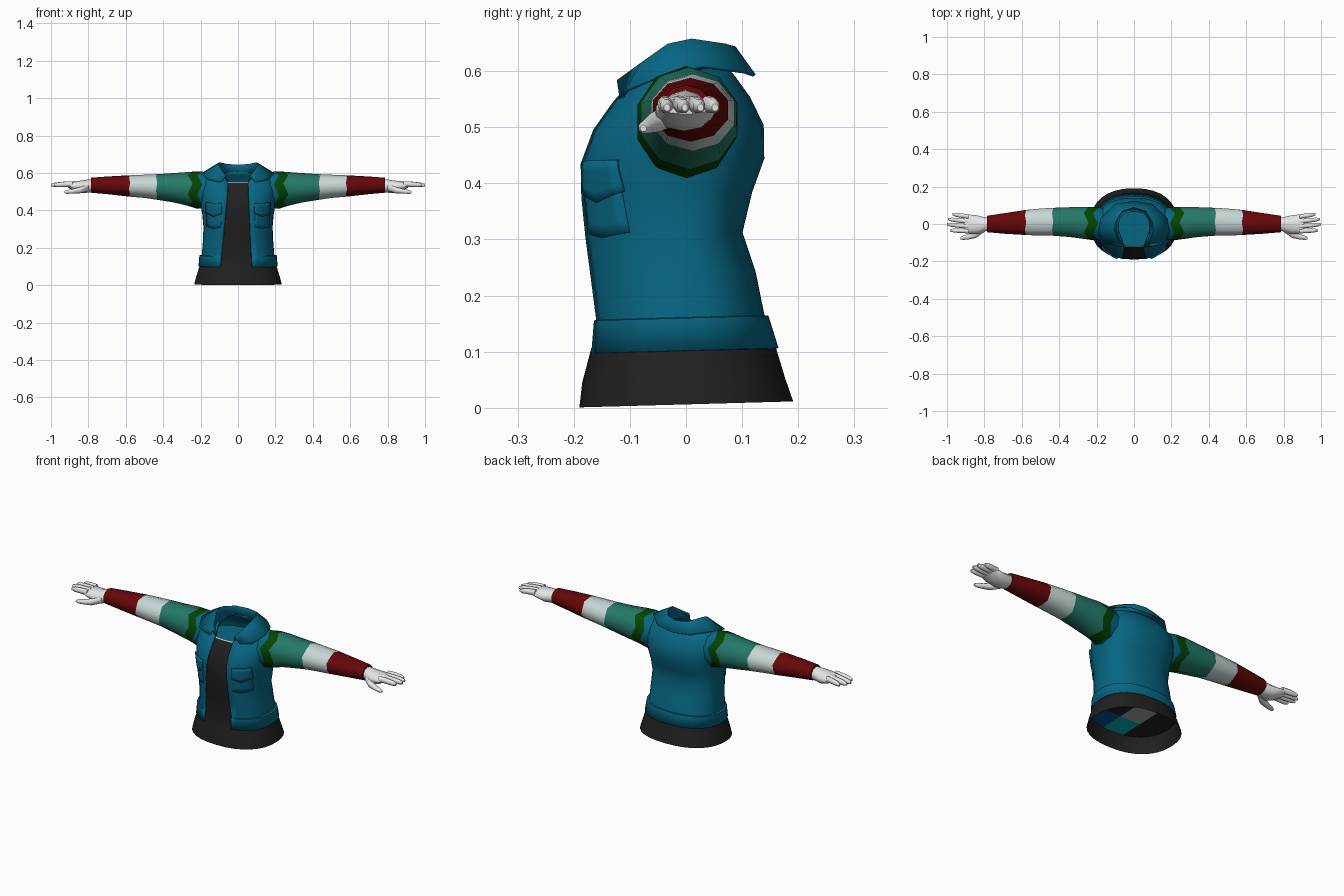
import bpy, bmesh, math

if "Cube" in bpy.data.objects:
    bpy.data.objects.remove(bpy.data.objects["Cube"])

def material(name, rgb):
    m = bpy.data.materials.new(name)
    m.diffuse_color = (*rgb, 1)
    m.use_nodes = True
    m.node_tree.nodes["Principled BSDF"].inputs["Base Color"].default_value = m.diffuse_color
    return m

BLUE = material("jacket_blue", (0.002, 0.135, 0.23))
BLACK = material("shirt_black", (0.0145, 0.0145, 0.0145))
GREEN = material("dark_green", (0.001, 0.06, 0.001))
TEAL = material("sleeve_teal", (0.018, 0.19, 0.14))
PALE = material("sleeve_pale", (0.58, 0.68, 0.68))
RED = material("sleeve_red", (0.135, 0.002, 0.003))
WHITE = material("glove_white", (0.8, 0.79, 0.79))
NAVY = material("patch_navy", (0.002, 0.07, 0.32))
AQUA = material("patch_aqua", (0.002, 0.42, 0.42))
GREY = material("patch_grey", (0.36, 0.36, 0.36))

P = 0.87  # roundness of the torso cross-section
TILT = 0.028  # hems rise toward the back

def loft(bm, rings, closed=True, cap=False):
    vs = [[bm.verts.new(p) for p in r] for r in rings]
    n = len(vs[0])
    for a, b in zip(vs, vs[1:]):
        for i in range(n if closed else n - 1):
            j = (i + 1) % n
            bm.faces.new((a[i], a[j], b[j], b[i]))
    if cap:
        bm.faces.new(vs[0][::-1])
        bm.faces.new(vs[-1])

def finish(name, bm, mats, rule=None, thick=0, offset=-1, mirror=False, angle=40):
    me = bpy.data.meshes.new(name)
    for m in mats:
        me.materials.append(m)
    if rule:
        for f in bm.faces:
            f.material_index = rule(f.calc_center_median())
    bm.to_mesh(me)
    bm.free()
    ob = bpy.data.objects.new(name, me)
    bpy.context.collection.objects.link(ob)
    bpy.ops.object.select_all(action='DESELECT')
    ob.select_set(True)
    bpy.context.view_layer.objects.active = ob
    bpy.ops.object.shade_smooth_by_angle(angle=math.radians(angle))
    if thick:
        s = ob.modifiers.new("thickness", 'SOLIDIFY')
        s.thickness, s.offset = thick, offset
    if mirror:
        ob.modifiers.new("mirror", 'MIRROR')
    return ob

def spow(v):
    return math.copysign(abs(v) ** P, v)

def body_ring(z, a, front, back, t0=0.0, t1=2 * math.pi, n=32, closed=False):
    pts = []
    for i in range(n):
        t = t0 + (t1 - t0) * i / (n if closed else n - 1)
        c = math.cos(t)
        y = -spow(c) * (front if c > 0 else back)
        pts.append((a * spow(math.sin(t)), y, z + TILT * y))
    return pts

def gap_angle(gap, a):
    return math.asin(min(1, gap / a) ** (1 / P))

# Jacket body: height, half width, front depth, back depth, left gap, right gap
JACKET = [(.102, .212, .176, .165, .095, .075), (.16, .207, .171, .147, .09, .073),
          (.161, .194, .168, .140, .09, .073), (.24, .188, .178, .124, .082, .068),
          (.31, .185, .187, .101, .075, .065), (.38, .191, .193, .118, .068, .062),
          (.44, .202, .193, .140, .062, .06), (.50, .208, .169, .139, .056, .056),
          (.55, .204, .132, .115, .055, .055), (.588, .180, .098, .088, .062, .062),
          (.61, .100, .080, .070, .075, .075)]
bm = bmesh.new()
loft(bm, [body_ring(z, a, f, b, gap_angle(gr, a), 2 * math.pi - gap_angle(gl, a))
          for z, a, f, b, gl, gr in JACKET], closed=False)
finish("jacket_body", bm, [BLUE], thick=.008)

# Shirt skirt below the jacket
bm = bmesh.new()
loft(bm, [body_ring(*r, closed=True) for r in
          [(.006, .234, .19, .191), (.05, .222, .185, .176), (.11, .203, .169, .158)]])
finish("shirt_hem", bm, [BLACK])

# Shirt panel filling the front opening
bm = bmesh.new()
loft(bm, [body_ring(z, a, f - .009, b, -gap_angle(.13, a), gap_angle(.13, a), 12)
          for z, a, f, b, _, _ in JACKET[:9] if z != .16], closed=False)
finish("shirt_front", bm, [BLACK])

# Jagged pale trim along the shirt neckline
bm = bmesh.new()
low = [(-.055 + .01 * i, -.127 + 2 * (.055 - .01 * i) ** 2, .538 - .008 * (i % 2)) for i in range(12)]
loft(bm, [low, [(x, y + .008, .553) for x, y, z in low]], closed=False)
finish("neck_trim", bm, [PALE])

# Lining seen through the neck
bm = bmesh.new()
bm.faces.new([bm.verts.new(p) for p in body_ring(.515, .18, .128, .115, closed=True)])
finish("neck_lining", bm, [BLUE])

# Patchwork panel closing the underside
bm = bmesh.new()
bm.faces.new([bm.verts.new(p) for p in body_ring(.085, .207, .173, .162, closed=True)][::-1])
for co, no in [((0, -.04, 0), (0, 1, 0)), ((.05, 0, 0), (1, 0, 0)), ((-.07, 0, 0), (1, 0, 0))]:
    bmesh.ops.bisect_plane(bm, geom=bm.verts[:] + bm.edges[:] + bm.faces[:],
                           plane_co=co, plane_no=no)

def patch(c):
    if c.y < -.04:
        return 1 if c.x > .05 else 2 if c.x > -.07 else 0
    return 3 if -.07 < c.x < .05 else 0

finish("underside_panel", bm, [BLACK, NAVY, AQUA, GREY], patch)

# Collar: inner base, fold ridge and outer edge from front to back
BASE = [(.055, -.112, .545), (.075, -.07, .575), (.085, -.02, .59), (.08, .03, .6), (.05, .06, .605), (0, .07, .605)]
RIDGE = [(.066, -.122, .582), (.088, -.08, .612), (.105, -.032, .646), (.10, .01, .655), (.062, .07, .646), (0, .088, .641)]
OUTER = [(.092, -.116, .55), (.16, -.105, .566), (.19, -.04, .594), (.176, .03, .608), (.10, .105, .598), (0, .122, .592)]
bm = bmesh.new()
loft(bm, [r + [(-x, y, z) for x, y, z in r[-2::-1]] for r in (OUTER, RIDGE, BASE)], closed=False)
finish("collar", bm, [BLUE], thick=.006, offset=0)

# Chest pockets wrapped on the jacket surface
def chest_y(x, z):
    for lo, hi in zip(JACKET, JACKET[1:]):
        if lo[0] <= z <= hi[0]:
            k = (z - lo[0]) / (hi[0] - lo[0])
            a, f = (lo[i] + (hi[i] - lo[i]) * k for i in (1, 2))
            return -f * (1 - min(1, x / a) ** (2 / P)) ** (P / 2)

def pocket(name, x0, x1, top, bottom, dip, lift):
    bm = bmesh.new()
    rows = []
    for k in range(5):
        row = []
        for i in range(7):
            x = x0 + (x1 - x0) * i / 6
            low = bottom - dip * (1 - abs(i - 3) / 3)
            z = low + (top - low) * k / 4
            y = chest_y(x, z)
            row.append((x + lift * .5, y - lift, z + TILT * y))
        rows.append(row)
    loft(bm, rows, closed=False)
    finish(name, bm, [BLUE], thick=.007, mirror=True)

pocket("pocket_pouch", .090, .166, .40, .315, .008, .004)
pocket("pocket_flap", .086, .170, .445, .388, .018, .007)

# Sleeves: rings across the arm, banded by distance from the body
def arm_ring(x, y, z, ry, rz, n=10, jag=0):
    return [(x + (jag if i % 2 else -jag), y + ry * math.cos(2 * math.pi * (i + .5) / n),
             z + rz * math.sin(2 * math.pi * (i + .5) / n)) for i in range(n)]

SLEEVE = [(.165, 0, .505, .09, .094), (.205, .001, .509, .092, .1), (.256, .006, .516, .09, .091),
          (.34, .01, .521, .084, .079), (.435, .012, .526, .078, .068), (.50, .01, .529, .076, .062),
          (.58, .008, .531, .07, .057), (.69, .003, .534, .058, .048), (.787, 0, .535, .046, .04)]
JAGS = {.205: .013, .256: .013, .435: .003, .58: .003}
bm = bmesh.new()
loft(bm, [arm_ring(*r, jag=JAGS.get(r[0], 0)) for r in SLEEVE], cap=True)
finish("sleeves", bm, [BLUE, GREEN, TEAL, PALE, RED],
       lambda c: sum(c.x > e for e in (.205, .256, .435, .58)), mirror=True, angle=52)

# Hands: palm, four fingers and a thumb
bm = bmesh.new()
loft(bm, [arm_ring(*r) for r in
          [(.775, 0, .533, .036, .034), (.80, -.002, .530, .040, .035), (.84, -.004, .526, .053, .033),
           (.88, -.001, .531, .054, .025), (.91, 0, .537, .049, .014)]], cap=True)
for y0, tip_x, tip_y in [(.039, .970, .052), (.013, .994, .026), (-.013, 1.0, -.002), (-.038, .984, -.034)]:
    path = []
    for k, r in [(0, .0135), (.4, .013), (.8, .0115), (1, .006)]:
        path.append(arm_ring(.885 + (tip_x - .885) * k, y0 + (tip_y - y0) * k,
                             .541 - .006 * k * k, r, r * 1.15, 8))
    loft(bm, path, cap=True)
loft(bm, [arm_ring(*r, n=8) for r in
          [(.80, -.026, .522, .018, .02), (.845, -.056, .508, .02, .018), (.885, -.068, .502, .016, .013),
           (.915, -.074, .499, .012, .011), (.928, -.076, .498, .006, .006)]], cap=True)
finish("hands", bm, [WHITE], mirror=True, angle=55)
